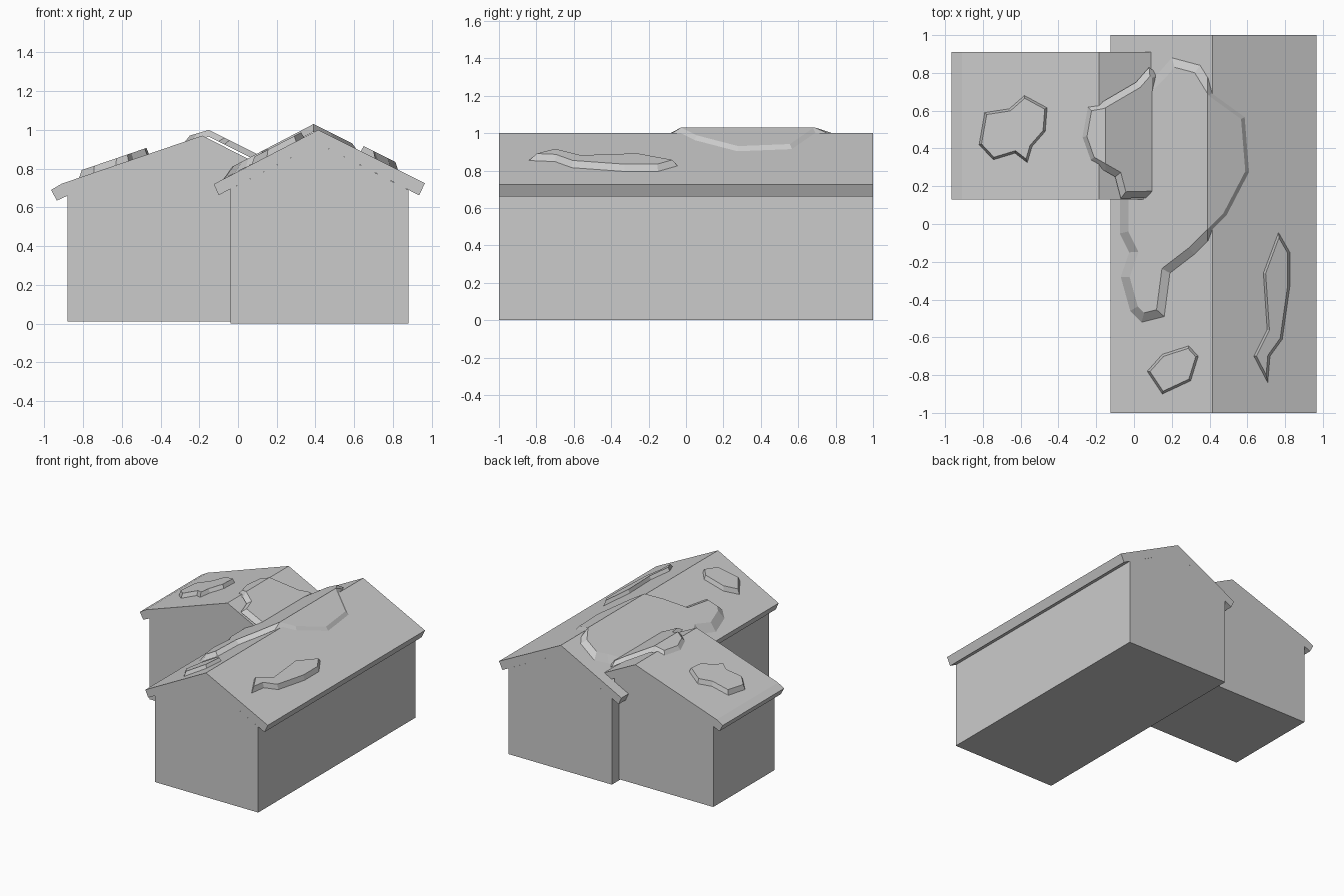
import bpy, bmesh

if "Cube" in bpy.data.objects:
    bpy.data.objects.remove(bpy.data.objects["Cube"])


def extrude_profile(name, pts, y0, y1):
    """Solid from an (x, z) profile swept along y."""
    bm = bmesh.new()
    face = bm.faces.new([bm.verts.new((x, y0, z)) for x, z in pts])
    ext = bmesh.ops.extrude_face_region(bm, geom=[face])
    moved = [g for g in ext["geom"] if isinstance(g, bmesh.types.BMVert)]
    bmesh.ops.translate(bm, verts=moved, vec=(0, y1 - y0, 0))
    return finish(name, bm)


def finish(name, bm):
    bmesh.ops.recalc_face_normals(bm, faces=bm.faces[:])
    mesh = bpy.data.meshes.new(name)
    bm.to_mesh(mesh)
    bm.free()
    obj = bpy.data.objects.new(name, mesh)
    bpy.context.collection.objects.link(obj)
    return obj


def roof_z(line, x):
    """Height of a roof line (list of x, z points) at x."""
    for (xa, za), (xb, zb) in zip(line, line[1:]):
        if x <= xb:
            break
    return za + (zb - za) * (x - xa) / (xb - xa)


def snow_patch(name, outline, line, height, inset):
    """Flat outline with sloped rim, folded over the roof line."""
    bm = bmesh.new()
    top = bm.faces.new([bm.verts.new((x, y, 0)) for x, y in outline])
    top.normal_update()
    if top.normal.z < 0:
        top.normal_flip()
    bmesh.ops.inset_region(bm, faces=[top], thickness=inset,
                           use_boundary=True, use_even_offset=True)
    for v in top.verts:
        v.co.z = height
    bmesh.ops.triangulate(bm, faces=bm.faces[:])
    for x, _ in line[1:-1]:
        bmesh.ops.bisect_plane(bm, geom=bm.verts[:] + bm.edges[:] + bm.faces[:],
                               plane_co=(x, 0, 0), plane_no=(1, 0, 0))
    for v in bm.verts:
        v.co.z += roof_z(line, v.co.x)
    # patch is an open sheet resting on the roof, so face it upward
    bmesh.ops.recalc_face_normals(bm, faces=bm.faces[:])
    if sum(f.normal.z * f.calc_area() for f in bm.faces) < 0:
        bmesh.ops.reverse_faces(bm, faces=bm.faces[:])
    mesh = bpy.data.meshes.new(name)
    bm.to_mesh(mesh)
    bm.free()
    bpy.context.collection.objects.link(bpy.data.objects.new(name, mesh))


# Main house
main_line = [(-0.125, 0.72), (0.415, 1.0), (0.965, 0.725)]
extrude_profile("main_walls", [(-0.04, 0), (0.88, 0), (0.88, 0.69),
                               (0.415, 0.93), (-0.04, 0.694)], -1, 1)
extrude_profile("main_roof", main_line + [(0.935, 0.662), (0.415, 0.93),
                                          (-0.1, 0.663)], -1, 1)

# Side wing, with a longer outer slope
wing_line = [(-0.965, 0.69), (-0.91, 0.722), (-0.185, 0.97), (0.09, 0.832)]
extrude_profile("wing_walls", [(-0.88, 0.01), (0.0, 0.01), (0.0, 0.811),
                               (-0.185, 0.905), (-0.88, 0.66)], 0.13, 0.91)
extrude_profile("wing_roof", wing_line + [(0.06, 0.78), (-0.185, 0.905),
                                          (-0.88, 0.66), (-0.935, 0.635)], 0.13, 0.91)

# Small snow patches
snow_patch("wing_snow_small",
           [(-0.82, 0.42), (-0.79, 0.59), (-0.66, 0.61), (-0.58, 0.68),
            (-0.46, 0.615), (-0.47, 0.49), (-0.54, 0.41), (-0.565, 0.325),
            (-0.63, 0.375), (-0.745, 0.34)], wing_line, 0.035, 0.012)
snow_patch("front_snow_small",
           [(0.07, -0.78), (0.15, -0.69), (0.29, -0.645), (0.34, -0.7),
            (0.3, -0.83), (0.15, -0.9)], main_line, 0.033, 0.012)
snow_patch("right_snow_long",
           [(0.765, -0.045), (0.825, -0.15), (0.825, -0.33), (0.785, -0.61),
            (0.72, -0.7), (0.708, -0.84), (0.635, -0.7), (0.705, -0.56),
            (0.685, -0.26)], main_line, 0.033, 0.012)

# Large snow cover across the main ridge
snow_line = [(-0.125, 0.72), (0.39, 0.99), (0.965, 0.7025)]
snow_patch("main_snow_large",
           [(0.2, 0.88), (0.35, 0.84), (0.43, 0.71), (0.61, 0.58),
            (0.635, 0.27), (0.51, 0.03), (0.42, -0.06), (0.32, -0.16),
            (0.19, -0.26), (0.16, -0.49), (0.04, -0.52), (-0.02, -0.46),
            (-0.07, -0.28), (-0.025, -0.15), (-0.075, -0.05), (-0.075, 0.15),
            (0.02, 0.3), (0.03, 0.7), (0.13, 0.8)], snow_line, 0.04, 0.045)

# Its continuation over the wing ridge, running down to the valley
wing_snow_line = [(-0.965, 0.72), (-0.15, 0.965), (0.14, 0.82)]
snow_patch("wing_snow_large",
           [(0.13, 0.14), (-0.07, 0.135), (-0.1, 0.25), (-0.24, 0.33),
            (-0.285, 0.46), (-0.255, 0.63), (-0.17, 0.645), (0.01, 0.75),
            (0.08, 0.83), (0.13, 0.79)], wing_snow_line, 0.035, 0.035)
